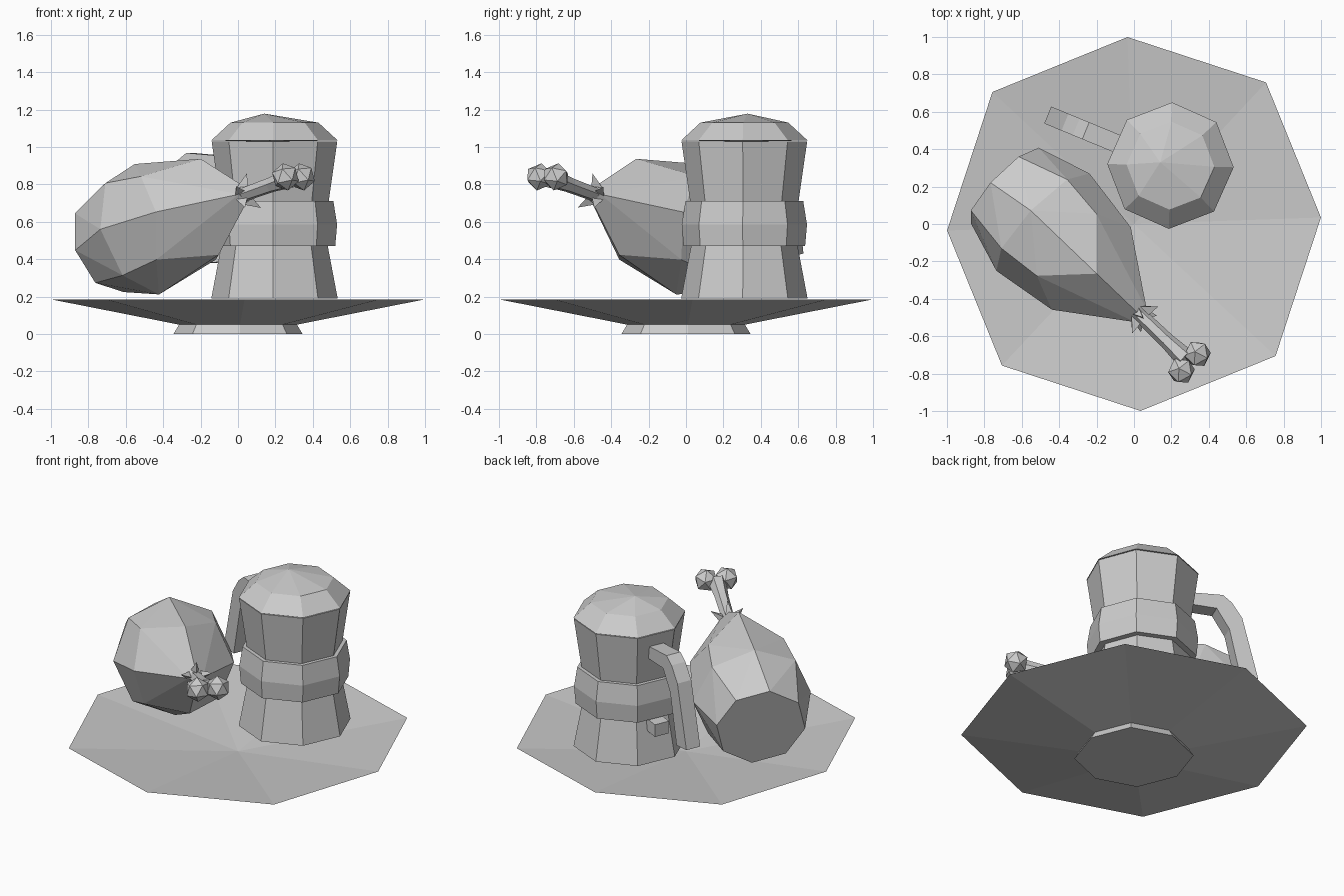
import bpy, bmesh
from math import cos, sin, pi, radians
from mathutils import Vector, Matrix

if "Cube" in bpy.data.objects:
    bpy.data.objects.remove(bpy.data.objects["Cube"])


def finish(name, bm):
    bmesh.ops.recalc_face_normals(bm, faces=bm.faces[:])
    me = bpy.data.meshes.new(name)
    bm.to_mesh(me)
    bm.free()
    ob = bpy.data.objects.new(name, me)
    bpy.context.collection.objects.link(ob)
    return ob


def lathe(name, profile, centre=(0, 0), start=0.0, sides=8, odd=1.0, tip=None):
    """Spin (radius, height) points; radius 0 makes a pole, odd scales every other corner."""
    bm = bmesh.new()
    rings = []
    for r, z in profile:
        if r == 0:
            rings.append([bm.verts.new((*(tip or centre), z))] * sides)
            continue
        ring = []
        for i in range(sides):
            a = start + 2 * pi * i / sides
            k = r * (odd if i % 2 else 1)
            ring.append(bm.verts.new((centre[0] + k * cos(a), centre[1] + k * sin(a), z)))
        rings.append(ring)
    for lo, hi in zip(rings, rings[1:]):
        for i in range(sides):
            j = (i + 1) % sides
            quad = list(dict.fromkeys((lo[i], lo[j], hi[j], hi[i])))
            bm.faces.new(quad)
    return finish(name, bm)


def prism(name, outline, width, matrix):
    """Extrude an (x, z) outline to the given width along y."""
    bm = bmesh.new()
    f = bm.faces.new([bm.verts.new((x, -width / 2, z)) for x, z in outline])
    ext = bmesh.ops.extrude_face_region(bm, geom=[f])["geom"]
    bmesh.ops.translate(bm, vec=(0, width, 0),
                        verts=[v for v in ext if isinstance(v, bmesh.types.BMVert)])
    bmesh.ops.transform(bm, matrix=matrix, verts=bm.verts[:])
    return finish(name, bm)


# Plate: shallow octagonal dish on a flared foot
lathe("plate", [(0, 0.0), (0.345, 0.0), (0.315, 0.05), (1.0, 0.185), (0, 0.065)],
      start=radians(2), odd=1.035)

# Mug with raised band, and foam on top
MUG = (0.195, 0.312)
TURN = radians(-1.5)
lathe("mug", [(0, 0.19), (0.338, 0.19), (0.285, 0.47), (0.325, 0.47), (0.335, 0.585),
              (0.315, 0.71), (0.29, 0.71), (0.336, 1.03), (0, 1.03)], MUG, TURN)
lathe("foam", [(0, 1.028), (0.338, 1.035), (0.235, 1.13), (0, 1.178)], MUG, TURN,
      tip=(0.14, 0.33))

# Mug handle: bent arm and lower stub
handle_frame = Matrix.Translation((*MUG, 0)) @ Matrix.Rotation(radians(157.6), 4, "Z")
prism("handle_arm", [(0.27, 0.95), (0.49, 0.968), (0.545, 0.925), (0.61, 0.83), (0.71, 0.43),
                     (0.60, 0.42), (0.53, 0.74), (0.45, 0.87), (0.27, 0.87)], 0.098, handle_frame)
prism("handle_stub", [(0.24, 0.47), (0.36, 0.46), (0.36, 0.38), (0.24, 0.39)], 0.098, handle_frame)

# Drumstick frame: d runs toward the bone, side is level, up completes it
origin = Vector((-0.487, 0.01, 0.56))
d = Vector((0.70, -0.67, 0.25)).normalized()
side = Vector((-d.y, d.x, 0)).normalized()
up = d.cross(side)


def leg_point(t, angle, r):
    return origin + d * t + side * (r * cos(angle)) + up * (r * sin(angle))


# Meat: hull around rings of corners
bm = bmesh.new()
for i in range(8):
    a = i * pi / 4
    bm.verts.new(leg_point(-0.29, a + 0.15, 0.275))
    bm.verts.new(leg_point(0.0, a, 0.36))
    if i % 2:
        bm.verts.new(leg_point(0.24, a, 0.325))
    else:
        level = i % 4 == 0
        bm.verts.new(leg_point(0.37 if level else 0.48, a, 0.305 if level else 0.265))
        bm.verts.new(leg_point(0.75, a, 0.045))
bmesh.ops.convex_hull(bm, input=bm.verts[:])
bmesh.ops.dissolve_limit(bm, angle_limit=radians(2), verts=bm.verts[:], edges=bm.edges[:])
finish("drumstick_meat", bm)

# Torn frill at the meat's narrow end
bm = bmesh.new()
for i in range(5):
    a = i * 2 * pi / 5 + 0.3
    base = [leg_point(0.72, a - 0.5, 0.05), leg_point(0.72, a + 0.5, 0.05), leg_point(0.78, a, 0.035)]
    tip = bm.verts.new(leg_point(0.79, a, 0.105))
    b = [bm.verts.new(p) for p in base]
    bm.faces.new(b)
    for k in range(3):
        bm.faces.new((b[k], b[(k + 1) % 3], tip))
finish("meat_frill", bm)

# Bone shaft and two knuckles
bm = bmesh.new()
rings = [[bm.verts.new(leg_point(t, i * pi / 3, r)) for i in range(6)]
         for t, r in ((0.70, 0.038), (0.95, 0.042), (1.09, 0.055))]
for lo, hi in zip(rings, rings[1:]):
    for i in range(6):
        bm.faces.new((lo[i], lo[(i + 1) % 6], hi[(i + 1) % 6], hi[i]))
bm.faces.new(rings[0])
bm.faces.new(rings[-1])
finish("bone_shaft", bm)

basis = Matrix((side, d, up)).transposed().to_4x4()
for label, angle in (("left", pi), ("right", 0)):
    bm = bmesh.new()
    bmesh.ops.create_icosphere(bm, subdivisions=1, radius=0.075,
                               matrix=Matrix.Translation(leg_point(1.12, angle, 0.062)) @ basis)
    finish("bone_knuckle_" + label, bm)
